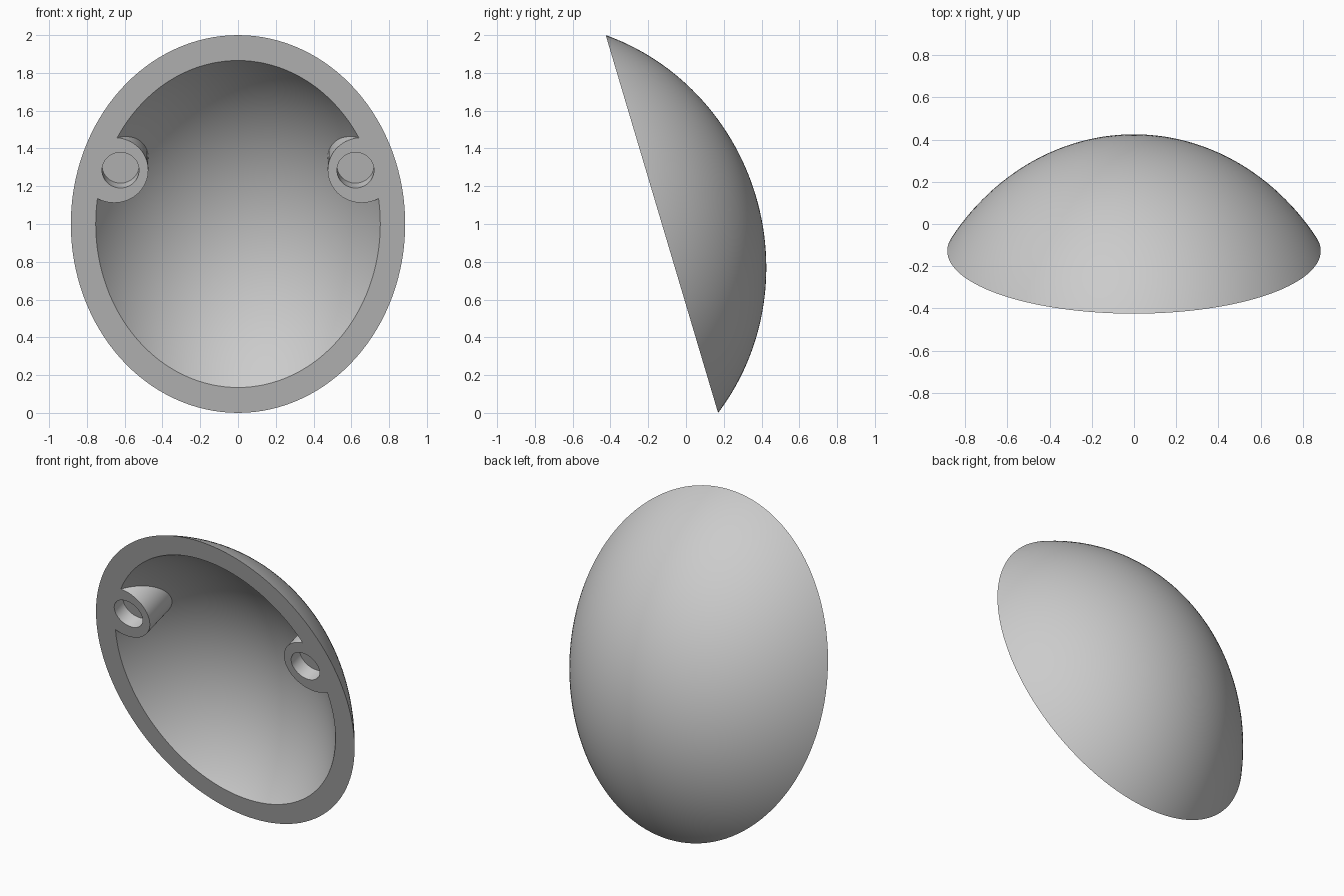
import bpy, bmesh, math
from mathutils import Matrix, Vector

cube = bpy.data.objects.get("Cube")
if cube:
    bpy.data.objects.remove(cube, do_unlink=True)

grey = bpy.data.materials.new("light_grey")
grey.use_nodes = True
grey.diffuse_color = (0.6, 0.6, 0.6, 1)
grey.node_tree.nodes["Principled BSDF"].inputs["Base Color"].default_value = grey.diffuse_color

# Rim plane is local z = 0, with the dome bulging along +z
CENTRE_DEPTH = -0.699
SEMI_AXES = Vector((1.081, 1.274, 1.218))
WALL = 0.11


def make_object(name, bm):
    bmesh.ops.recalc_face_normals(bm, faces=bm.faces)
    mesh = bpy.data.meshes.new(name)
    bm.to_mesh(mesh)
    bm.free()
    mesh.materials.append(grey)
    obj = bpy.data.objects.new(name, mesh)
    bpy.context.collection.objects.link(obj)
    return obj


def ellipsoid(name, semi, cut_at):
    """Ellipsoid cap: everything in front of cut_at is sliced off and closed."""
    bm = bmesh.new()
    place = Matrix.Translation((0, 0, CENTRE_DEPTH)) @ Matrix.Diagonal((*semi, 1))
    bmesh.ops.create_uvsphere(bm, u_segments=128, v_segments=96, radius=1, matrix=place)
    cut = bmesh.ops.bisect_plane(bm, geom=bm.verts[:] + bm.edges[:] + bm.faces[:],
                                 plane_co=(0, 0, cut_at), plane_no=(0, 0, 1), clear_inner=True)
    rim = [e for e in cut["geom_cut"] if isinstance(e, bmesh.types.BMEdge)]
    bmesh.ops.contextual_create(bm, geom=rim)
    return make_object(name, bm)


def cylinder(name, x, y, radius, front, back):
    bm = bmesh.new()
    bmesh.ops.create_cone(bm, cap_ends=True, segments=64, radius1=radius, radius2=radius,
                          depth=back - front,
                          matrix=Matrix.Translation((x, y, (front + back) / 2)))
    return make_object(name, bm)


def subtract(target, cutter):
    mod = target.modifiers.new("cut", 'BOOLEAN')
    mod.operation = 'DIFFERENCE'
    mod.solver = 'EXACT'
    mod.object = cutter
    bpy.context.view_layer.update()
    graph = bpy.context.evaluated_depsgraph_get()
    result = bpy.data.meshes.new_from_object(target.evaluated_get(graph))
    target.modifiers.clear()
    target.data = result
    bpy.data.objects.remove(cutter, do_unlink=True)


# Dome, and the hollow inside it with the two posts left standing
shell = ellipsoid("domed_shell", SEMI_AXES, 0)
hollow = ellipsoid("hollow_cutter", SEMI_AXES - Vector((WALL,) * 3), -0.1)
for side in (-1, 1):
    subtract(hollow, cylinder("post", side * 0.655, -0.297, 0.18, -0.3, 0.6))
subtract(shell, hollow)

# Blind round sockets in the posts
for side in (-1, 1):
    subtract(shell, cylinder("socket_cutter", side * 0.622, -0.297, 0.098, -0.1, 0.09))

# Lean the rim plane back into standing position
lean = Matrix.Translation((0, -0.1275, 1)) @ Matrix.Rotation(-math.atan2(2.0, 0.595), 4, 'X')
shell.data.transform(lean)

bpy.ops.object.select_all(action='DESELECT')
shell.select_set(True)
bpy.context.view_layer.objects.active = shell
bpy.ops.object.shade_smooth_by_angle(angle=math.radians(30))
